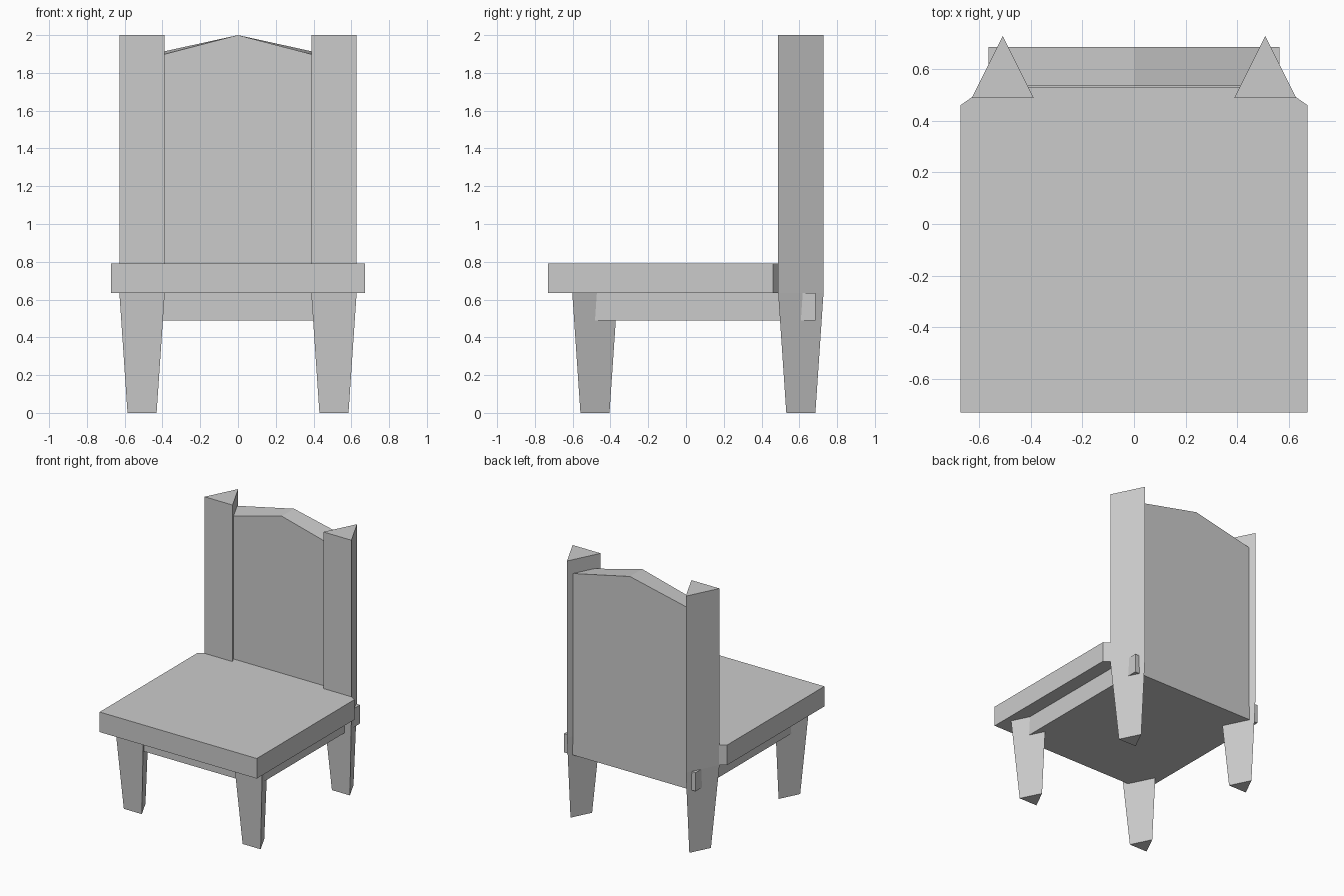
import bpy
import bmesh

cube = bpy.data.objects.get("Cube")
if cube:
    bpy.data.objects.remove(cube, do_unlink=True)

grey = bpy.data.materials.new("plain grey")
grey.use_nodes = True
colour = (0.6, 0.6, 0.6, 1)
grey.diffuse_color = colour
grey.node_tree.nodes["Principled BSDF"].inputs["Base Color"].default_value = colour


def loft(name, lower, upper):
    """Closed solid between two matching rings of points."""
    bm = bmesh.new()
    a = [bm.verts.new(p) for p in lower]
    b = [bm.verts.new(p) for p in upper]
    bm.faces.new(a)
    bm.faces.new(b)
    for i in range(len(a)):
        j = (i + 1) % len(a)
        bm.faces.new((a[i], a[j], b[j], b[i]))
    bmesh.ops.recalc_face_normals(bm, faces=bm.faces)
    mesh = bpy.data.meshes.new(name)
    bm.to_mesh(mesh)
    bm.free()
    mesh.materials.append(grey)
    obj = bpy.data.objects.new(name, mesh)
    bpy.context.collection.objects.link(obj)
    return obj


def slab(name, outline, z0, z1):
    return loft(name, [(x, y, z0) for x, y in outline], [(x, y, z1) for x, y in outline])


def triangle(x, y, half, z):
    """Triangle with a flat front edge and its point to the back."""
    return [(x - half, y - half, z), (x + half, y - half, z), (x, y + half, z)]


SEAT_LOW, SEAT_TOP, APRON_LOW = 0.635, 0.79, 0.49

# Seat with clipped back corners
half_seat = [(0.672, -0.73), (0.672, 0.46), (0.575, 0.528)]
slab("seat", half_seat + [(-x, y) for x, y in reversed(half_seat)], SEAT_LOW, SEAT_TOP)

# Apron block under the seat
slab("apron", [(-0.563, -0.56), (0.563, -0.56), (0.563, 0.685), (-0.563, 0.685)],
     APRON_LOW, SEAT_LOW)

# Tapered triangular legs, and straight posts above the back ones
for side, x in (("left", 0.508), ("right", -0.508)):
    for end, y in (("front", -0.482), ("back", 0.608)):
        loft(f"{end}_{side}_leg", triangle(x, y, 0.077, 0), triangle(x, y, 0.12, SEAT_LOW))
    loft(f"{side}_back_post", triangle(x, 0.608, 0.12, SEAT_LOW), triangle(x, 0.608, 0.12, 2))


# Peaked back panel, widening to the rear between the posts
def panel_ring(half, y):
    return [(-half, y, APRON_LOW), (half, y, APRON_LOW), (half, y, 1.892),
            (0, y, 2), (-half, y, 1.892)]


loft("back_panel", panel_ring(0.415, 0.535), panel_ring(0.49, 0.685))
